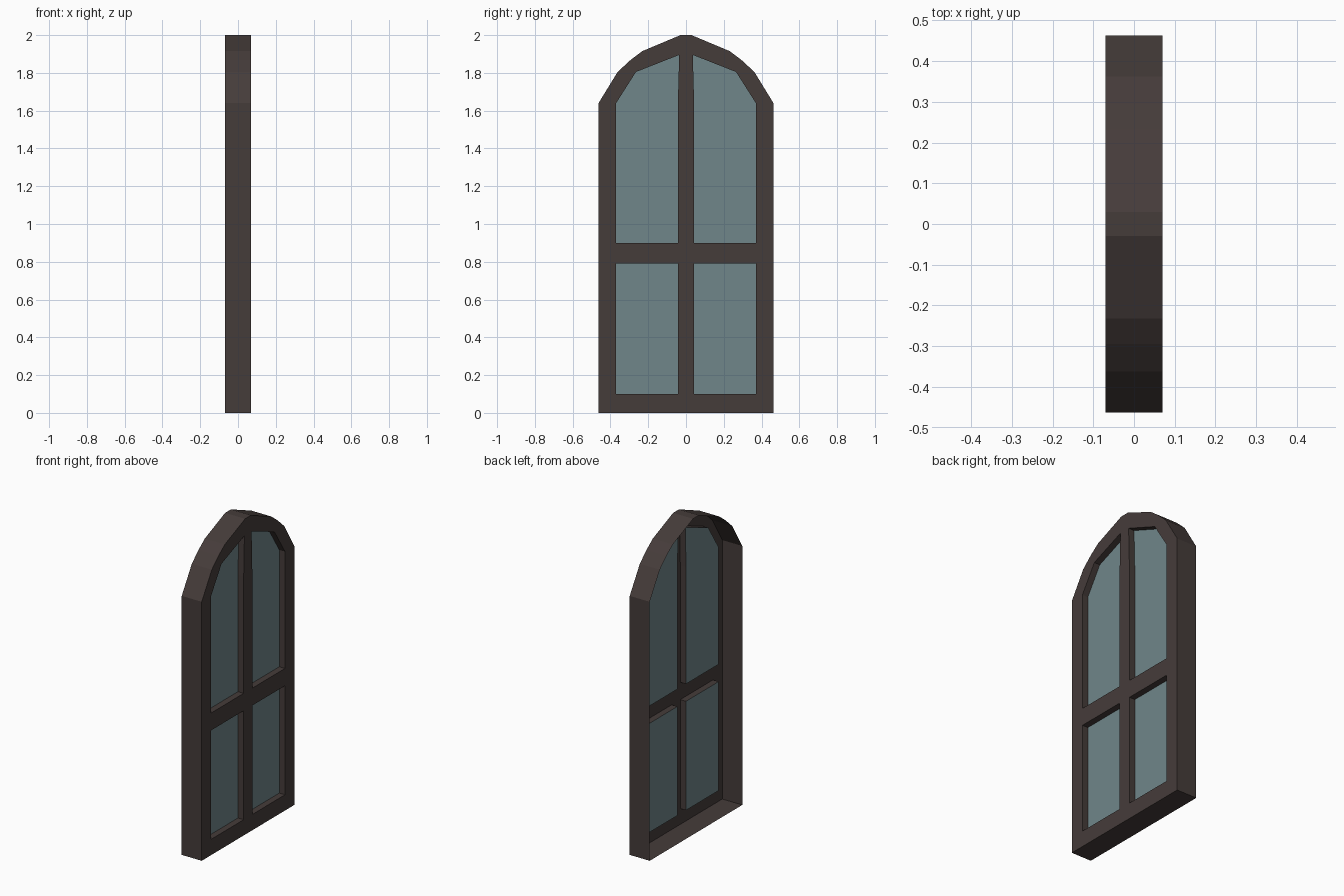
import bpy, bmesh

if "Cube" in bpy.data.objects:
    bpy.data.objects.remove(bpy.data.objects["Cube"])

FRONT, BACK, GLASS = 0.07, -0.07, 0.03


def material(name, rgba):
    m = bpy.data.materials.new(name)
    m.diffuse_color = rgba
    m.use_nodes = True
    m.node_tree.nodes["Principled BSDF"].inputs["Base Color"].default_value = m.diffuse_color
    return m


def finish(bm, name, mat):
    mesh = bpy.data.meshes.new(name)
    bm.to_mesh(mesh)
    bm.free()
    mesh.materials.append(mat)
    bpy.context.collection.objects.link(bpy.data.objects.new(name, mesh))


def mirrored(loop):
    # mirror across y = 0, keeping counter-clockwise order
    return [(-y, z) for y, z in reversed(loop)]


def ring(bm, loop, x):
    return [bm.verts.new((x, y, z)) for y, z in loop]


def wall(bm, a, b):
    n = len(a)
    for i in range(n):
        j = (i + 1) % n
        bm.faces.new((a[i], a[j], b[j], b[i]))


wood = material("dark_wood", (0.06, 0.045, 0.042, 1))
glass = material("blue_glass", (0.162, 0.239, 0.254, 1))

# Profiles in (y, z), counter-clockwise seen from +x
half = [(0.463, 0), (0.463, 1.64), (0.362, 1.805), (0.295, 1.867),
        (0.232, 1.915), (0.029, 2.0)]
outline = half + mirrored(half)
lower = [(0.043, 0.10), (0.37, 0.10), (0.37, 0.79), (0.043, 0.79)]
upper = [(0.043, 0.90), (0.37, 0.90), (0.37, 1.64), (0.265, 1.805),
         (0.036, 1.895), (0.043, 1.64)]
panes = {"lower_right": lower, "upper_right": upper,
         "lower_left": mirrored(lower), "upper_left": mirrored(upper)}

# Frame: open-backed shell with a pierced front face and pane reveals
bm = bmesh.new()
rim = ring(bm, outline, FRONT)
holes = [ring(bm, p, FRONT) for p in panes.values()]
edges = [bm.edges.new((r[i], r[(i + 1) % len(r)]))
         for r in [rim] + holes for i in range(len(r))]
bmesh.ops.triangle_fill(bm, edges=edges, use_beauty=True, normal=(1, 0, 0))
for f in bm.faces:
    f.normal_update()
    if f.normal.x < 0:
        f.normal_flip()
bmesh.ops.dissolve_limit(bm, angle_limit=0.01, verts=[], edges=[
    e for e in bm.edges if len(e.link_faces) == 2])
wall(bm, ring(bm, outline, BACK), rim)
for hole, loop in zip(holes, panes.values()):
    wall(bm, hole, ring(bm, loop, GLASS))
finish(bm, "window_frame", wood)

# Glass panes set back in the reveals
for name, loop in panes.items():
    bm = bmesh.new()
    bm.faces.new(ring(bm, loop, GLASS))
    finish(bm, "glass_" + name, glass)
